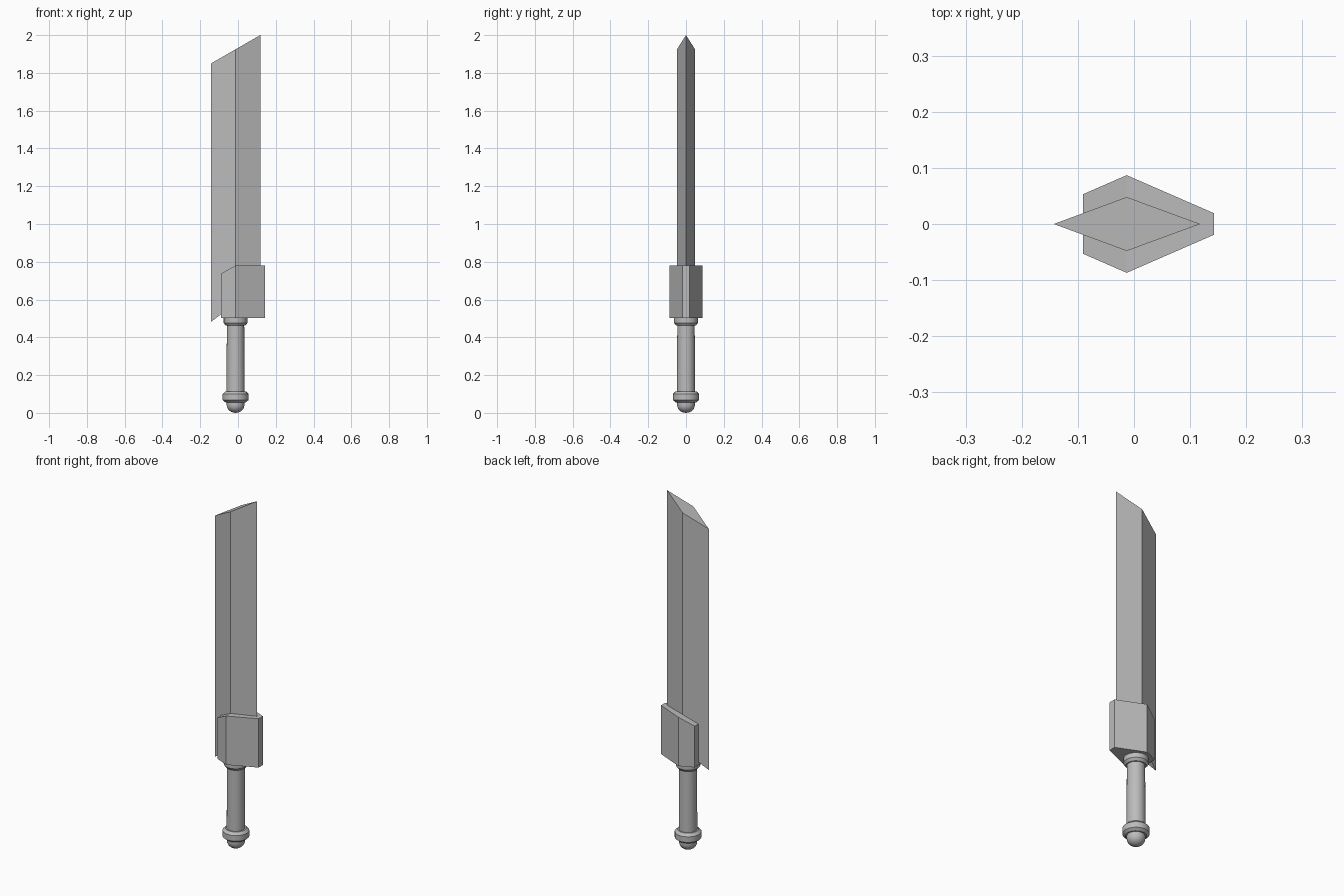
import bpy, bmesh, math

if "Cube" in bpy.data.objects:
    bpy.data.objects.remove(bpy.data.objects["Cube"], do_unlink=True)

AXIS_X = -0.013  # shared centre line of blade ridge and grip

steel = bpy.data.materials.new("steel_grey")
steel.use_nodes = True
steel.diffuse_color = (0.5, 0.5, 0.5, 1)
steel.node_tree.nodes["Principled BSDF"].inputs["Base Color"].default_value = (0.5, 0.5, 0.5, 1)


def add_object(name, bm):
    bmesh.ops.recalc_face_normals(bm, faces=bm.faces)
    mesh = bpy.data.meshes.new(name)
    bm.to_mesh(mesh)
    bm.free()
    mesh.materials.append(steel)
    obj = bpy.data.objects.new(name, mesh)
    bpy.context.collection.objects.link(obj)
    return obj


def prism(name, outline, bottom, top):
    """Upright prism whose end heights depend on x."""
    bm = bmesh.new()
    low = [bm.verts.new((x, y, bottom(x))) for x, y in outline]
    high = [bm.verts.new((x, y, top(x))) for x, y in outline]
    bm.faces.new(low)
    bm.faces.new(high)
    for i in range(len(outline)):
        j = (i + 1) % len(outline)
        bm.faces.new((low[i], low[j], high[j], high[i]))
    # split any end cap that folds along the ridge
    for ring in (low, high):
        ridge = [v for v in ring if abs(v.co.x - AXIS_X) < 1e-5]
        bmesh.ops.connect_verts(bm, verts=ridge)
    return add_object(name, bm)


def turned(name, profile, sides=24):
    """Solid of revolution from (radius, z) pairs."""
    bm = bmesh.new()
    verts = [bm.verts.new((AXIS_X + r, 0, z)) for r, z in profile]
    edges = [bm.edges.new(pair) for pair in zip(verts, verts[1:])]
    bmesh.ops.spin(bm, geom=verts + edges, cent=(AXIS_X, 0, 0), axis=(0, 0, 1),
                   angle=math.tau, steps=sides, use_duplicate=False)
    bmesh.ops.remove_doubles(bm, verts=bm.verts, dist=0.0001)
    obj = add_object(name, bm)
    bpy.ops.object.select_all(action='DESELECT')
    obj.select_set(True)
    bpy.context.view_layer.objects.active = obj
    bpy.ops.object.shade_smooth_by_angle(angle=math.radians(30))
    return obj


# Diamond-section blade with slanted ends
prism("blade",
      [(-0.143, 0), (AXIS_X, -0.048), (0.118, 0), (AXIS_X, 0.048)],
      lambda x: 0.482 + 0.75 * min(x + 0.143, 0.13),
      lambda x: 1.85 + 0.575 * (x + 0.143))

# Six-sided guard, its top dropping towards the narrow side
prism("guard",
      [(-0.091, -0.053), (AXIS_X, -0.087), (0.143, -0.019),
       (0.143, 0.019), (AXIS_X, 0.087), (-0.091, 0.053)],
      lambda x: 0.503,
      lambda x: 0.78 + 0.55 * min(x - AXIS_X, 0))

# Turned grip parts
turned("collar", [(0, 0.462), (0.052, 0.462), (0.063, 0.476), (0.063, 0.505), (0, 0.505)])
turned("grip", [(0, 0.1), (0.048, 0.1), (0.046, 0.47), (0, 0.47)])
turned("pommel_ring", [(0, 0.056), (0.054, 0.056), (0.069, 0.068), (0.069, 0.1),
                       (0.055, 0.114), (0, 0.114)])
dome = [(0.047 * math.sin(a), 0.042 - 0.042 * math.cos(a))
        for a in (math.radians(15 * i) for i in range(7))]
turned("pommel_cap", dome + [(0.047, 0.06), (0, 0.06)])
